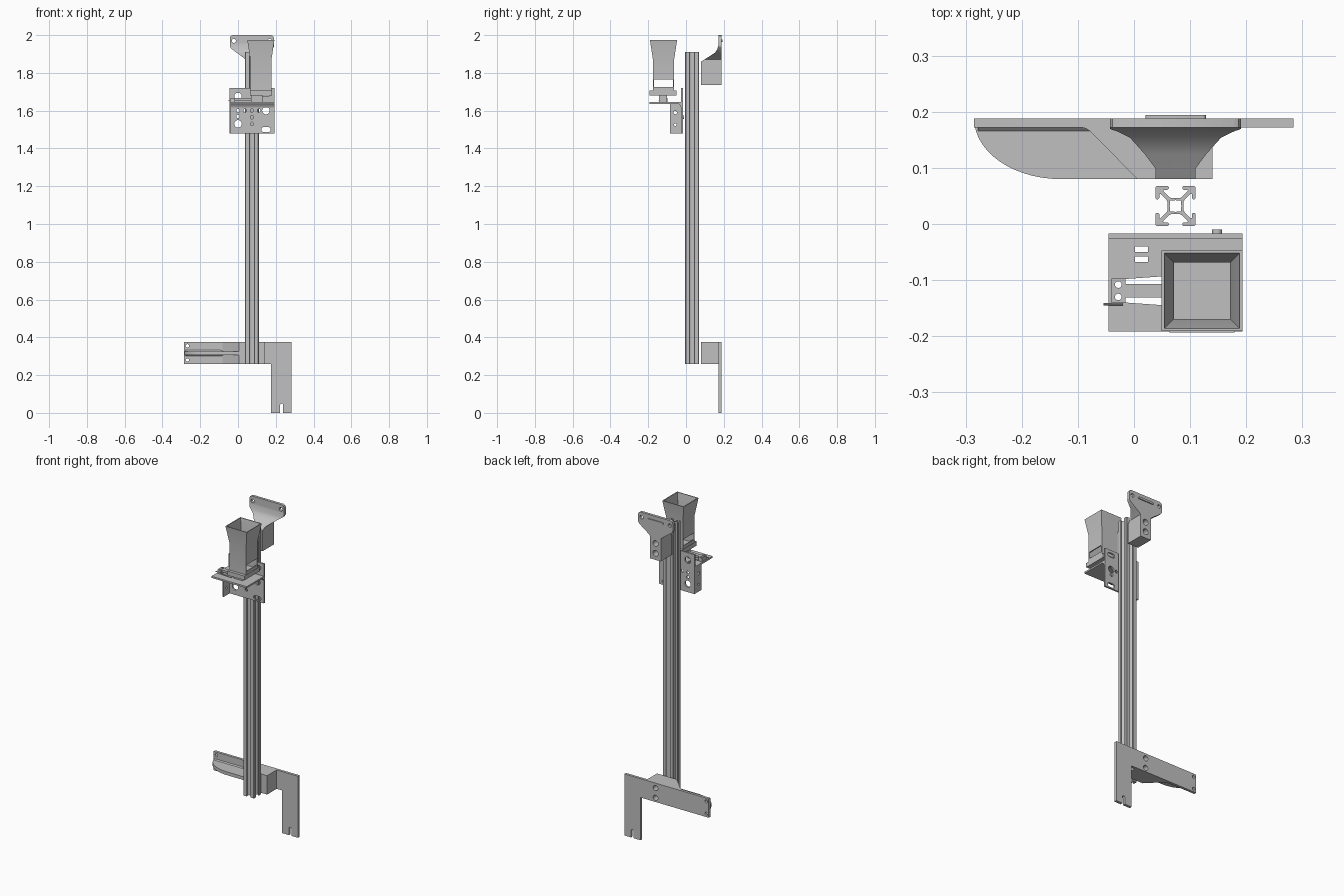
import bpy, bmesh
from math import sin, cos, pi
from mathutils import Matrix

cube = bpy.data.objects.get("Cube")
if cube:
    bpy.data.objects.remove(cube)

SILVER = (0.53, 0.53, 0.53, 1)
grey = bpy.data.materials.new("light_grey")
grey.use_nodes = True
grey.diffuse_color = SILVER
grey.node_tree.nodes["Principled BSDF"].inputs["Base Color"].default_value = SILVER

# Local (u, v, thickness) directions to world, for a slab facing each axis
AXES = {
    "X": Matrix(((0, 0, 1, 0), (1, 0, 0, 0), (0, 1, 0, 0), (0, 0, 0, 1))),
    "Y": Matrix(((1, 0, 0, 0), (0, 0, 1, 0), (0, 1, 0, 0), (0, 0, 0, 1))),
    "Z": Matrix.Identity(4),
}


def finish(name, bm):
    bmesh.ops.remove_doubles(bm, verts=bm.verts, dist=0.00005)
    bmesh.ops.recalc_face_normals(bm, faces=bm.faces)
    mesh = bpy.data.meshes.new(name)
    bm.to_mesh(mesh)
    bm.free()
    mesh.materials.clear()
    mesh.materials.append(grey)
    ob = bpy.data.objects.new(name, mesh)
    bpy.context.collection.objects.link(ob)
    return ob


def smooth(ob):
    bpy.ops.object.select_all(action="DESELECT")
    ob.select_set(True)
    bpy.context.view_layer.objects.active = ob
    bpy.ops.object.shade_smooth_by_angle()
    return ob


def slab(name, axis, lo, hi, outline, holes=()):
    """Extrude a flat outline with holes along an axis from lo to hi."""
    curve = bpy.data.curves.new(name, "CURVE")
    curve.dimensions, curve.fill_mode = "2D", "BOTH"
    curve.extrude = (hi - lo) / 2
    for loop in [outline, *holes]:
        spline = curve.splines.new("POLY")
        spline.points.add(len(loop) - 1)
        for p, (u, v) in zip(spline.points, loop):
            p.co = (u, v, 0, 1)
        spline.use_cyclic_u = True
    tmp = bpy.data.objects.new(name, curve)
    bpy.context.collection.objects.link(tmp)
    dg = bpy.context.evaluated_depsgraph_get()
    mesh = bpy.data.meshes.new_from_object(tmp.evaluated_get(dg))
    bm = bmesh.new()
    bm.from_mesh(mesh)
    bpy.data.objects.remove(tmp)
    bpy.data.meshes.remove(mesh)
    bm.transform(AXES[axis] @ Matrix.Translation((0, 0, (lo + hi) / 2)))
    return smooth(finish(name, bm))


def rect(u0, u1, v0, v1):
    return [(u0, v0), (u1, v0), (u1, v1), (u0, v1)]


def circle(u, v, r, n=20):
    return [(u + r * cos(2 * pi * i / n), v + r * sin(2 * pi * i / n)) for i in range(n)]


def slot(u, v, half, r):
    """Round-ended slot lying along u."""
    return [(u + (half if cos(a) > 0 else -half) + r * cos(a), v + r * sin(a))
            for a in [2 * pi * (i + 0.5) / 20 for i in range(20)]]


def combine(ob, other, operation):
    mod = ob.modifiers.new("cut", "BOOLEAN")
    mod.operation, mod.object, mod.solver = operation, other, "EXACT"
    dg = bpy.context.evaluated_depsgraph_get()
    mesh = bpy.data.meshes.new_from_object(ob.evaluated_get(dg))
    ob.modifiers.clear()
    ob.data = mesh
    bpy.data.objects.remove(other)
    return smooth(ob)


RAIL_X, RAIL_Y = 0.074, 0.032

# Slotted rail: one quadrant of the section turned four times
half_q = [(0.014, 0.007), (0.016, 0.011), (0.027, 0.022), (0.029, 0.021), (0.029, 0.014),
          (0.031, 0.012), (0.034, 0.012), (0.036, 0.014), (0.036, 0.033)]
quadrant = half_q + [(v, u) for u, v in reversed(half_q)]
section = []
for k in range(4):
    c, s = round(cos(k * pi / 2)), round(sin(k * pi / 2))
    section += [(RAIL_X + u * c - v * s, RAIL_Y + u * s + v * c) for u, v in quadrant]
bore = [(RAIL_X + r * cos(i * pi / 8), RAIL_Y + r * sin(i * pi / 8))
        for i in range(16) for r in [0.014 if i % 4 == 2 else 0.0105]]
slab("rail", "Z", 0.26, 1.91, section, [bore])

# Lower bracket: plate with a leg, notch and holes
notch = [(0.231 + 0.008 * cos(a), 0.042 + 0.008 * sin(a)) for a in [i * pi / 8 for i in range(9)]]
leg_plate = [(-0.285, 0.26), (0.175, 0.26), (0.175, 0), (0.223, 0), *reversed(notch),
             (0.239, 0), (0.284, 0), (0.284, 0.375), (-0.285, 0.375)]
bolt_low = [circle(RAIL_X, z, 0.016) for z in (0.285, 0.345)]
slab("lower_plate", "Y", 0.172, 0.188, leg_plate,
     bolt_low + [circle(-0.268, z, 0.009) for z in (0.28, 0.355)])

# Lower block with a slanted end, bolted to the rail
block = slab("lower_block", "Z", 0.26, 0.375,
             [(-0.093, 0.172), (-0.085, 0.17), (-0.078, 0.165), (0.006, 0.08), (0.14, 0.08), (0.14, 0.172)])
for z in (0.285, 0.345):
    combine(block, slab("cutter", "Y", 0.1, 0.2, circle(RAIL_X, z, 0.016)), "DIFFERENCE")

# Curved stiffening rib, with a small fillet where it meets the plate
arc = [(-0.13 - 0.155 * sin(t), 0.188 - 0.108 * cos(t)) for t in [i * pi / 28 for i in range(15)]]
slab("lower_rib", "Z", 0.306, 0.326, arc + [(0.006, 0.188), (0.006, 0.08)])
fillet = [(0.172, 0.3), (0.172, 0.332), (0.168, 0.328), (0.166, 0.326), (0.166, 0.306), (0.168, 0.304)]
slab("rib_fillet", "X", -0.278, -0.07, fillet)

# Upper bracket: front outline trimmed by a side profile
right = [(0.036, 1.735), (0.036, 1.872), (0.055, 1.888), (0.109, 1.927), (0.117, 1.94),
         (0.117, 1.985), (0.112, 1.995), (0.102, 2.0)]
flare = [(RAIL_X + u, z) for u, z in right] + [(RAIL_X - u, z) for u, z in reversed(right)]
upper = slab("upper_bracket", "Y", 0.08, 0.188, flare)
side = [(0.07, 1.73), (0.2, 1.73), (0.2, 2.01), (0.172, 2.01), (0.172, 1.95), (0.166, 1.925),
        (0.154, 1.907), (0.12, 1.885), (0.08, 1.86), (0.07, 1.855)]
combine(upper, slab("cutter", "X", -0.1, 0.3, side), "INTERSECT")
for z in (1.775, 1.835):
    combine(upper, slab("cutter", "Y", 0.1, 0.2, circle(RAIL_X, z, 0.018)), "DIFFERENCE")
for x in (-0.022, 0.168):
    combine(upper, slab("cutter", "Y", 0.15, 0.2, circle(x, 1.97, 0.011)), "DIFFERENCE")
slab("upper_ridge", "Y", 0.186, 0.194, slot(RAIL_X, 1.97, 0.048, 0.006))

# Carriage: drilled back plate, side flange and a bent edge
small = [(0, 1.6), (0, 1.57), (0.037, 1.6), (0.074, 1.6), (0.111, 1.6), (0.074, 1.565), (0.074, 1.53)]
plate_holes = [circle(x, z, 0.009, 14) for x, z in small]
plate_holes += [circle(0, 1.53, 0.02), circle(0, 1.675, 0.02), circle(0.148, 1.6, 0.02)]
plate_holes += [slot(0.148, z, 0.012, 0.013) for z in (1.5, 1.69)]
slab("carriage_plate", "Y", -0.027, -0.017, rect(-0.045, 0.193, 1.48, 1.72), plate_holes)
slab("carriage_flange", "X", -0.045, -0.037, rect(-0.085, -0.02, 1.48, 1.637),
     [circle(-0.057, 1.59, 0.009), circle(-0.057, 1.525, 0.007)])
slab("carriage_bend", "X", -0.037, 0.193, [(-0.027, 1.637), (-0.04, 1.637), (-0.031, 1.628), (-0.027, 1.618)])
slab("carriage_button", "Y", -0.018, -0.01, circle(0.148, 1.565, 0.009))

# Shelf with slots and a flexible tongue
gap = [(-0.015, -0.098), (0.055, -0.093), (0.055, -0.107), (-0.015, -0.107)]
shelf_holes = [gap, [(u, -0.238 - v) for u, v in gap]]
shelf_holes += [rect(0.002, 0.025, v, v + 0.01) for v in (-0.05, -0.068)]
shelf_holes += [circle(-0.028, v, 0.006, 14) for v in (-0.108, -0.13)]
slab("shelf", "Z", 1.635, 1.645, rect(-0.045, 0.193, -0.192, -0.02), shelf_holes)

# Latch: end pad, arm, pin and support
slab("latch_pad", "Z", 1.645, 1.668, rect(-0.04, -0.015, -0.141, -0.097),
     [circle(-0.028, v, 0.006, 14) for v in (-0.108, -0.13)])
slab("latch_arm", "Z", 1.655, 1.668, rect(-0.015, 0.13, -0.131, -0.107))
slab("latch_pin", "X", -0.054, -0.02, circle(-0.143, 1.655, 0.002, 10))
slab("gate_support", "Z", 1.645, 1.68, rect(0.07, 0.13, -0.143, -0.1))

# Gate base beneath the hopper
slab("gate_base", "Z", 1.68, 1.706, rect(0.063, 0.179, -0.193, -0.05))

# Hopper: hollow square shell lofted through rings, outside up and inside down
HX, HY = 0.121, -0.119
rings = [(0.056, 1.7), (0.056, 1.87), (0.072, 1.975), (0.067, 1.975), (0.05, 1.868), (0.05, 1.7)]
bm = bmesh.new()
loops = [[bm.verts.new((HX + sx * r, HY + sy * r, z)) for sx, sy in ((1, 1), (-1, 1), (-1, -1), (1, -1))]
         for r, z in rings]
for a, b in zip(loops, loops[1:] + loops[:1]):
    for i in range(4):
        j = (i + 1) % 4
        bm.faces.new((a[i], a[j], b[j], b[i]))
hopper = finish("hopper", bm)
window = slab("cutter", "X", HX - 0.1, HX + 0.1, rect(HY - 0.05, HY + 0.05, 1.725, 1.765))
combine(hopper, window, "DIFFERENCE")
